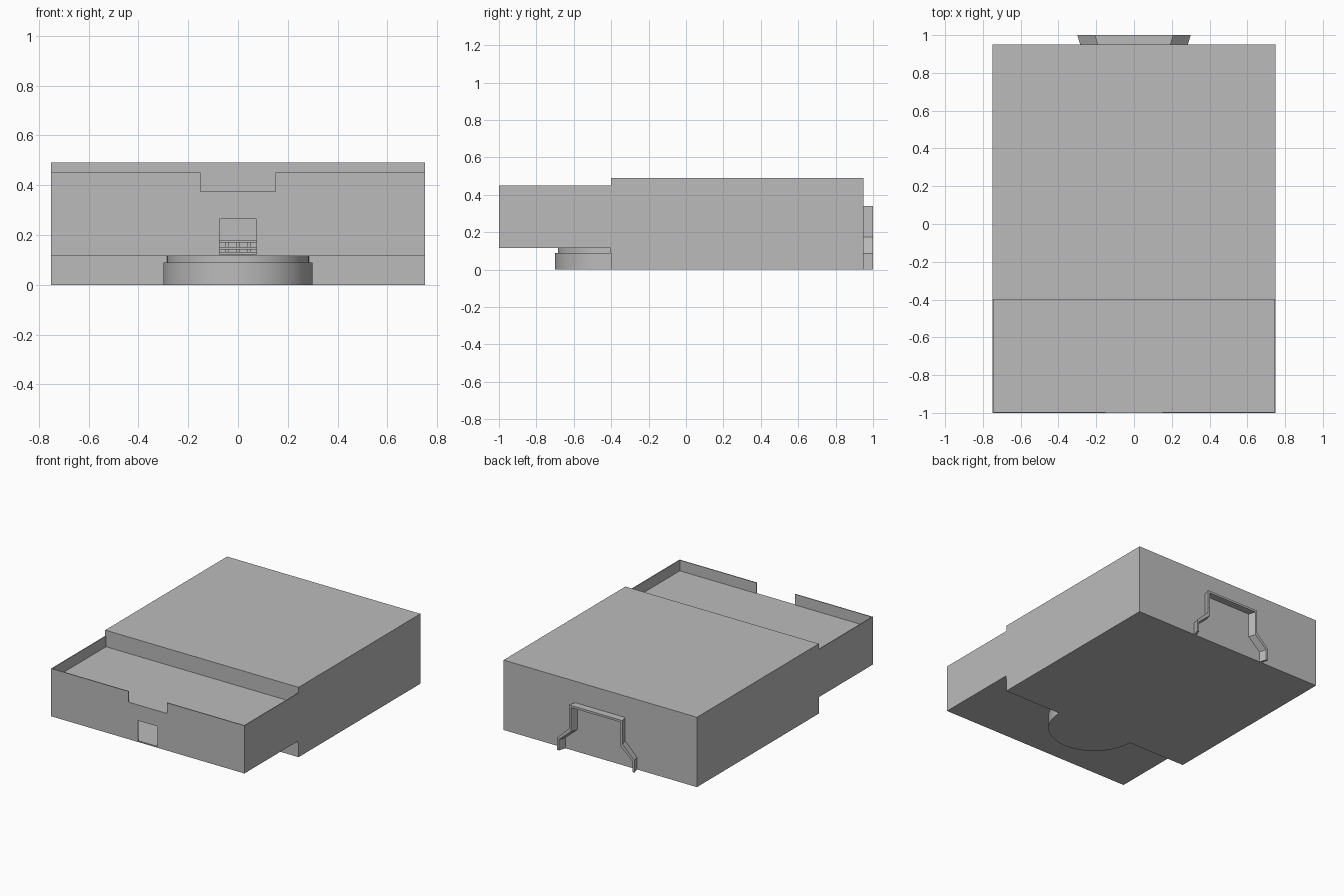
import bpy
import bmesh
from math import sin, cos, pi, radians

if "Cube" in bpy.data.objects:
    bpy.data.objects.remove(bpy.data.objects["Cube"], do_unlink=True)

GREY = (0.5, 0.5, 0.5, 1)
grey = bpy.data.materials.new("plain grey")
grey.use_nodes = True
grey.diffuse_color = GREY
grey.node_tree.nodes["Principled BSDF"].inputs["Base Color"].default_value = GREY


def finish(name, bm):
    bmesh.ops.recalc_face_normals(bm, faces=bm.faces)
    mesh = bpy.data.meshes.new(name)
    bm.to_mesh(mesh)
    bm.free()
    mesh.materials.append(grey)
    ob = bpy.data.objects.new(name, mesh)
    bpy.context.collection.objects.link(ob)
    return ob


def prism(name, first, second):
    """Closed solid between two matching outlines."""
    bm = bmesh.new()
    a = [bm.verts.new(p) for p in first]
    b = [bm.verts.new(p) for p in second]
    bm.faces.new(a)
    bm.faces.new(b)
    for i in range(len(a)):
        j = (i + 1) % len(a)
        bm.faces.new((a[i], a[j], b[j], b[i]))
    return finish(name, bm)


def box(name, x0, x1, y0, y1, z0, z1):
    corners = [(x0, y0), (x1, y0), (x1, y1), (x0, y1)]
    return prism(name, [(x, y, z0) for x, y in corners],
                 [(x, y, z1) for x, y in corners])


def mirrored(half):
    """Complete an outline given its +x half."""
    return half + [(-x, z) for x, z in reversed(half)]


W, FRONT, SEAM, BACK = 0.75, -1.0, -0.4, 0.95
LOW, RIM, DECK, T = 0.115, 0.45, 0.375, 0.006

# Main body
box("main_body", -W, W, SEAM, BACK, 0, 0.49)

# Hollow front tray: floor, deck and side walls
box("tray_floor", -W + T, W - T, FRONT + T, SEAM, LOW, LOW + T)
box("tray_deck", -W + T, W - T, FRONT + T, SEAM, DECK - T, DECK)
for side, x in (("left", W - T), ("right", -W)):
    box(f"tray_wall_{side}", x, x + T, FRONT, SEAM, LOW, RIM)

# Front wall with a notch in the rim and a doorway at the bottom
wall = mirrored([(0.075, 0.265), (0.075, LOW), (W, LOW), (W, RIM),
                 (0.15, RIM), (0.15, DECK)])
prism("tray_front_wall", [(x, FRONT, z) for x, z in wall],
      [(x, FRONT + T, z) for x, z in wall])
box("doorway_sill", -0.075, 0.075, FRONT, FRONT + T, LOW, LOW + T / 2)

# Rail seen deep inside the doorway
for i, z in enumerate((0.122, 0.142, 0.17)):
    box(f"inner_rail_{i}", -0.12, 0.12, SEAM - 0.03, SEAM, z, z + 0.01)
for i in range(5):
    x = (i - 2) * 0.045
    box(f"inner_post_{i}", x - 0.006, x + 0.006, SEAM - 0.02, SEAM, LOW, 0.175)

# Ledges under the tray, at both sides of the body front
for side, x in (("left", 0.48), ("right", -W)):
    box(f"ledge_{side}", x, x + W - 0.48, SEAM - 0.004, SEAM, 0.09, LOW)


# Stepped half-round foot below the tray
def half_disc(name, r, z0, z1):
    arc = [(r * cos(pi + pi * i / 48), SEAM + r * sin(pi + pi * i / 48))
           for i in range(49)]
    ob = prism(name, [(x, y, z0) for x, y in arc], [(x, y, z1) for x, y in arc])
    bpy.ops.object.select_all(action="DESELECT")
    ob.select_set(True)
    bpy.context.view_layer.objects.active = ob
    bpy.ops.object.shade_smooth_by_angle(angle=radians(30))


half_disc("round_foot", 0.3, 0, 0.09)
half_disc("round_foot_neck", 0.285, 0.09, LOW)

# Rear cradle: a thin hat-shaped band, flaring away from the body
outer = [(0.3, 0), (0.3, 0.085), (0.208, 0.175), (0.208, 0.34)]
inner = [(0.285, 0), (0.285, 0.075), (0.193, 0.155), (0.193, 0.325)]
band = mirrored(outer) + list(reversed(mirrored(inner)))
prism("rear_cradle", [(x - (0.015 if x > 0 else -0.015), BACK, z) for x, z in band],
      [(x, 1.0, z) for x, z in band])
